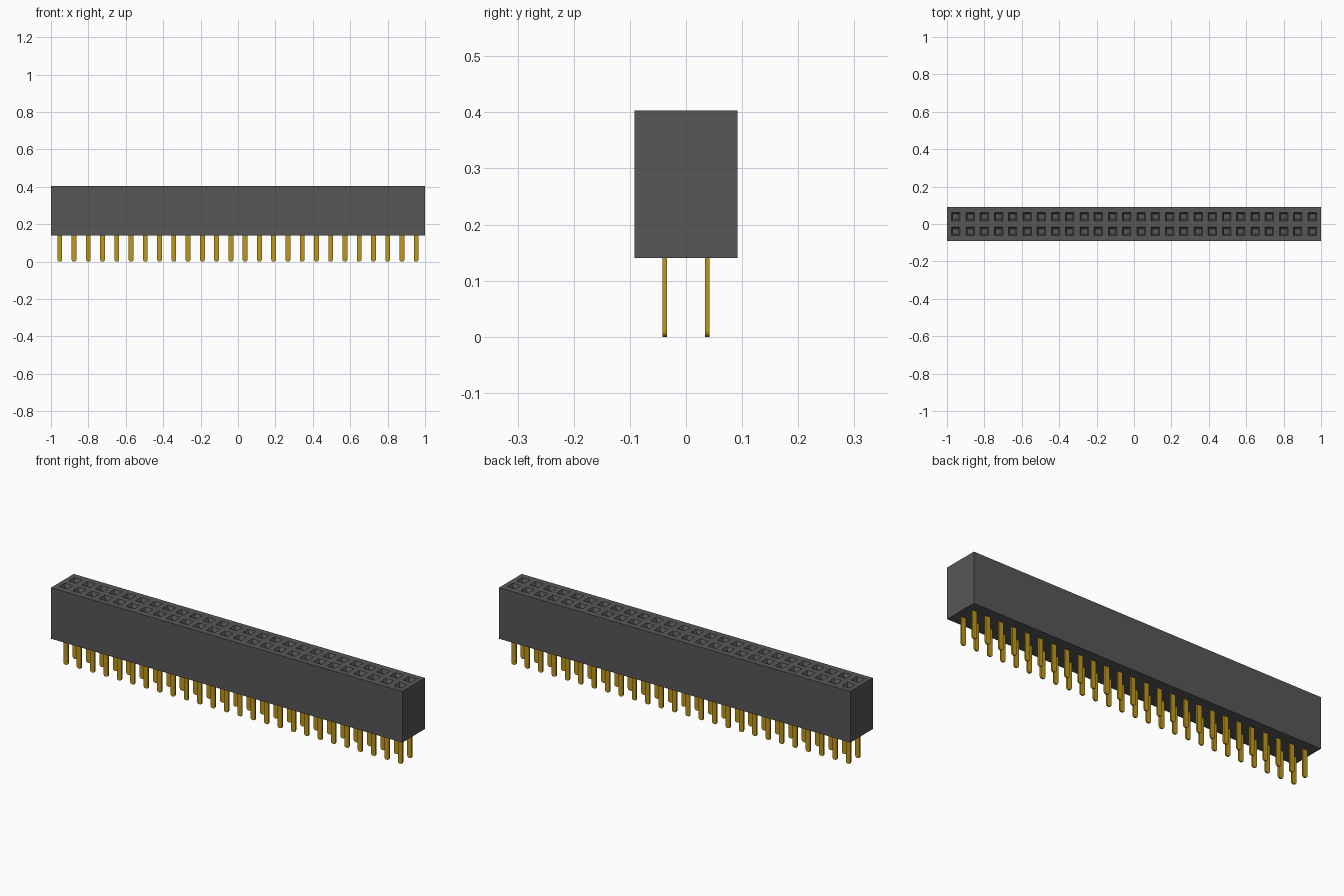
import bpy
import bmesh
import math

cube = bpy.data.objects.get("Cube")
if cube:
    bpy.data.objects.remove(cube, do_unlink=True)

# Dimensions
COLS, PITCH = 26, 0.0762
HALF_X, HALF_Y = 1.0, 0.092
BASE_Z, TOP_Z = 0.14, 0.403
MOUTH, THROAT = 0.023, 0.0145      # half widths of the socket opening
LEAD_IN, DEPTH = 0.017, 0.20       # funnel depth and total socket depth
PIN_W, PIN_T = 0.0255, 0.008
COL_X = [(i - (COLS - 1) / 2) * PITCH for i in range(COLS)]
ROW_Y = [-PITCH / 2, PITCH / 2]


def material(name, rgb, rough):
    m = bpy.data.materials.new(name)
    m.use_nodes = True
    m.diffuse_color = (*rgb, 1)
    bsdf = m.node_tree.nodes["Principled BSDF"]
    bsdf.inputs["Base Color"].default_value = (*rgb, 1)
    bsdf.inputs["Roughness"].default_value = rough
    return m


def finish(name, bm, mat):
    bmesh.ops.recalc_face_normals(bm, faces=bm.faces)
    me = bpy.data.meshes.new(name)
    bm.to_mesh(me)
    bm.free()
    me.materials.append(mat)
    ob = bpy.data.objects.new(name, me)
    bpy.context.collection.objects.link(ob)
    return ob


def add_box(bm, x, y, z0, z1, w, t):
    verts = bmesh.ops.create_cube(bm, size=1)["verts"]
    for v in verts:
        v.co = (x + v.co.x * w, y + v.co.y * t, (z0 + z1) / 2 + v.co.z * (z1 - z0))


plastic = material("dark grey plastic", (0.095, 0.095, 0.095), 0.7)
gold = material("gold contact", (0.52, 0.31, 0.01), 0.5)

# Housing: a gridded top where every socket cell sinks into a funnel and shaft
bm = bmesh.new()


def grid_lines(centres, half):
    inner = [c + s * MOUTH for c in centres for s in (-1, 1)]
    return [-half] + inner + [half]


xs, ys = grid_lines(COL_X, HALF_X), grid_lines(ROW_Y, HALF_Y)
top = [[bm.verts.new((x, y, TOP_Z)) for y in ys] for x in xs]


def ring(x, y, z):
    return [bm.verts.new((x + sx * THROAT, y + sy * THROAT, z))
            for sx, sy in ((-1, -1), (1, -1), (1, 1), (-1, 1))]


def bridge(a, b):
    for k in range(4):
        n = (k + 1) % 4
        bm.faces.new((a[k], a[n], b[n], b[k]))


for i in range(len(xs) - 1):
    for j in range(len(ys) - 1):
        mouth = [top[i][j], top[i + 1][j], top[i + 1][j + 1], top[i][j + 1]]
        if i % 2 and j % 2:
            x, y = COL_X[i // 2], ROW_Y[j // 2]
            throat = ring(x, y, TOP_Z - LEAD_IN)
            floor = ring(x, y, TOP_Z - DEPTH)
            bridge(mouth, throat)
            bridge(throat, floor)
            bm.faces.new(floor)
        else:
            bm.faces.new(mouth)

# Outer walls and underside
rim = [e for e in bm.edges if e.is_boundary]
walls = bmesh.ops.extrude_edge_only(bm, edges=rim)["geom"]
for v in walls:
    if isinstance(v, bmesh.types.BMVert):
        v.co.z = BASE_Z
bmesh.ops.edgeloop_fill(bm, edges=[e for e in bm.edges if e.is_boundary])
finish("housing", bm, plastic)

# Solder pins: flat strips with rounded tips
bm = bmesh.new()
R = 0.010
tip = [(PIN_W / 2 - R + R * math.cos(a), R - R * math.sin(a))
       for a in (k * math.pi / 8 for k in range(5))]
outline = [(PIN_W / 2, BASE_Z + 0.01)] + tip
outline += [(-x, z) for x, z in reversed(outline)]
for x in COL_X:
    for y in ROW_Y:
        face = bm.faces.new([bm.verts.new((x + px, y - PIN_T / 2, pz)) for px, pz in outline])
        new = bmesh.ops.extrude_face_region(bm, geom=[face], use_keep_orig=True)["geom"]
        for v in new:
            if isinstance(v, bmesh.types.BMVert):
                v.co.y += PIN_T
finish("solder_pins", bm, gold)

# Spring contacts: a pair of leaves against the walls of each socket
bm = bmesh.new()
for x in COL_X:
    for y in ROW_Y:
        for side in (-1, 1):
            add_box(bm, x, y + side * (THROAT - 0.003),
                    TOP_Z - DEPTH - 0.005, TOP_Z - 0.03, 0.024, 0.005)
finish("spring_contacts", bm, gold)
